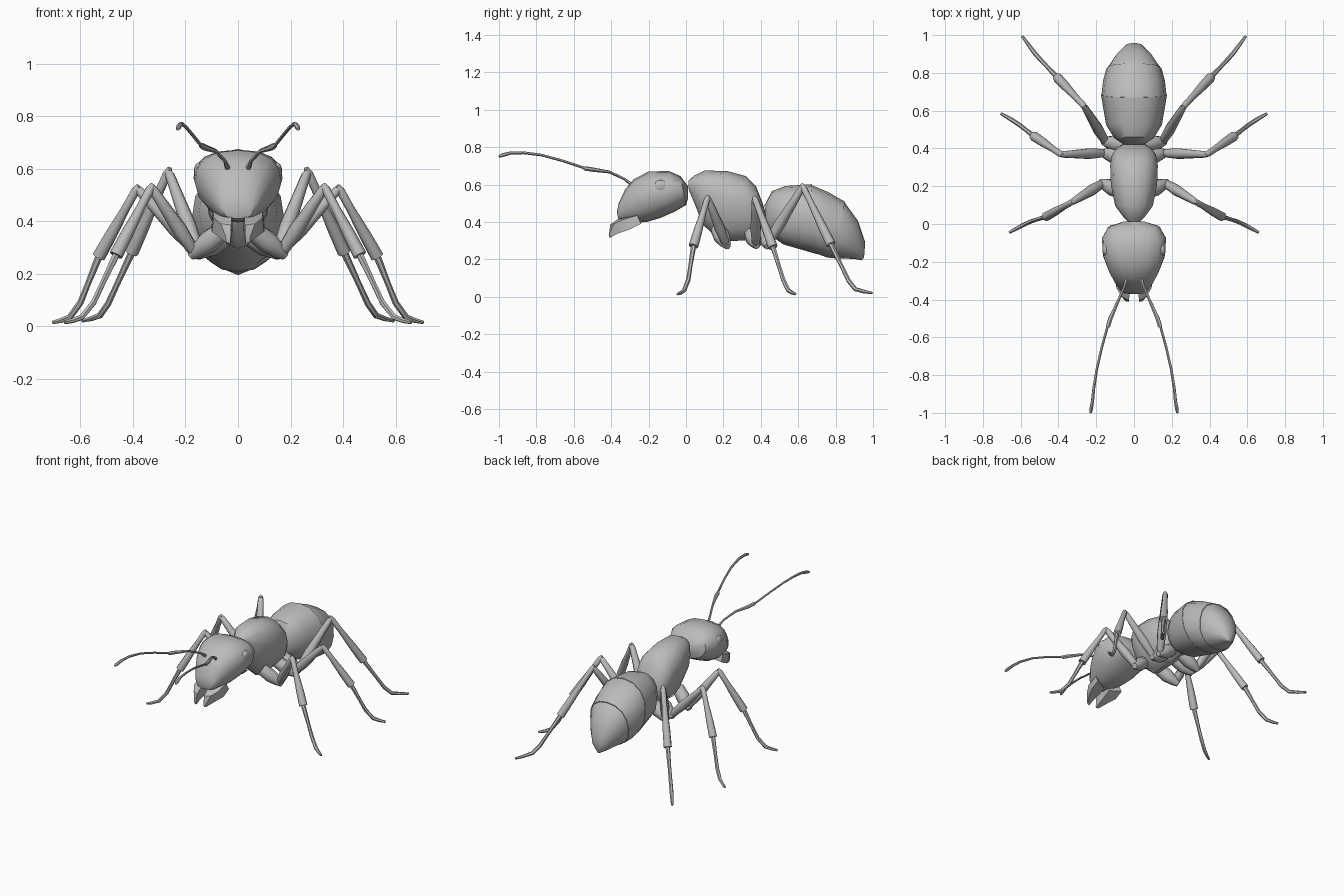
import bpy, bmesh, math
from mathutils import Vector

if "Cube" in bpy.data.objects:
    bpy.data.objects.remove(bpy.data.objects["Cube"])

grey = bpy.data.materials.new("body grey")
grey.diffuse_color = (0.5, 0.5, 0.5, 1)
grey.use_nodes = True
grey.node_tree.nodes["Principled BSDF"].inputs["Base Color"].default_value = grey.diffuse_color


def skin(name, rings, angle=35):
    """Bridge closed rings of points into one capped object."""
    bm = bmesh.new()
    loops = [[bm.verts.new(p) for p in r] for r in rings]
    n = len(loops[0])
    for a, b in zip(loops, loops[1:]):
        for i in range(n):
            j = (i + 1) % n
            bm.faces.new((a[i], a[j], b[j], b[i]))
    bm.faces.new(loops[0])
    bm.faces.new(loops[-1])
    bmesh.ops.recalc_face_normals(bm, faces=bm.faces)
    me = bpy.data.meshes.new(name)
    bm.to_mesh(me)
    bm.free()
    ob = bpy.data.objects.new(name, me)
    bpy.context.collection.objects.link(ob)
    me.materials.append(grey)
    bpy.ops.object.select_all(action='DESELECT')
    ob.select_set(True)
    bpy.context.view_layer.objects.active = ob
    bpy.ops.object.shade_smooth_by_angle(angle=math.radians(angle))
    return ob


def mirrored(ob):
    """Add the matching part on the other side."""
    m = ob.modifiers.new("mirror", 'MIRROR')
    m.use_axis = (True, False, False)
    m.use_bisect_axis = (False, False, False)
    m.use_mirror_merge = False
    return ob


def body(name, sections, n=16, power=0.9, taper=0.0, angle=35):
    """Sections: top y, top z, bottom y, bottom z, half width."""
    rings = []
    for ty, tz, by, bz, w in sections:
        ring = []
        for k in range(n):
            a = 2 * math.pi * k / n
            c, s = math.cos(a), math.sin(a)
            c = math.copysign(abs(c) ** power, c)
            s = math.copysign(abs(s) ** power, s)
            t = (1 + c) / 2
            x = w * s * (1 - taper * (1 - t) ** 2)
            ring.append((x, by + (ty - by) * t, bz + (tz - bz) * t))
        rings.append(ring)
    return skin(name, rings, angle)


def tube(name, path, n=8, angle=50):
    """Path: x, y, z, radius along the middle of the limb."""
    pts = [Vector(p[:3]) for p in path]
    rings = []
    for i, p in enumerate(pts):
        d = pts[min(i + 1, len(pts) - 1)] - pts[max(i - 1, 0)]
        d.normalize()
        u = d.cross(Vector((0.3, 0.2, 1))).normalized()
        v = d.cross(u)
        r = path[i][3]
        rings.append([p + r * (math.cos(2 * math.pi * k / n) * u +
                               math.sin(2 * math.pi * k / n) * v) for k in range(n)])
    return mirrored(skin(name, rings, angle))


# Head
body("head", [(.012, .59, .012, .53, .06), (-.03, .645, 0, .49, .14),
              (-.09, .672, -.06, .455, .174), (-.2, .67, -.14, .42, .168),
              (-.28, .628, -.21, .40, .138), (-.325, .575, -.28, .395, .108),
              (-.36, .50, -.335, .40, .078), (-.37, .45, -.36, .41, .055)],
     power=.85, taper=.1)
# Thorax, with a keel-like underside
body("thorax", [(.012, .62, .015, .57, .035), (.04, .645, .045, .50, .065),
                (.10, .675, .09, .385, .108), (.22, .672, .19, .295, .132),
                (.32, .645, .29, .30, .136), (.375, .59, .36, .30, .125),
                (.41, .50, .40, .31, .095), (.425, .45, .42, .33, .06)],
     n=14, power=.85, taper=.4)
# Waist between thorax and abdomen
body("waist", [(.37, .46, .37, .30, .05), (.41, .45, .41, .31, .06),
               (.47, .45, .47, .32, .05)], n=10)
# Abdomen plates, each slightly overlapping the next
body("abdomen_front", [(.42, .49, .43, .36, .06), (.46, .565, .45, .33, .105),
                       (.53, .592, .52, .28, .148), (.67, .602, .70, .228, .175)])
body("abdomen_middle", [(.66, .598, .69, .232, .171), (.67, .598, .70, .23, .172),
                        (.76, .56, .755, .21, .164), (.85, .508, .80, .205, .146)])
body("abdomen_rear", [(.84, .508, .79, .209, .142), (.85, .502, .80, .207, .142),
                      (.92, .405, .865, .204, .095), (.958, .29, .915, .20, .05),
                      (.952, .21, .94, .195, .008)])

# Jaws
mirrored(skin("jaw", [
    [(.02, -.29, .44), (.095, -.26, .435), (.10, -.24, .39), (.02, -.27, .38)],
    [(.024, -.365, .415), (.092, -.34, .412), (.10, -.30, .36), (.022, -.32, .355)],
    [(.026, -.405, .385), (.065, -.385, .39), (.072, -.36, .34), (.026, -.375, .335)],
    [(.028, -.412, .33), (.045, -.41, .335), (.045, -.405, .318), (.028, -.408, .315)]],
    30))

# Eyes
bpy.ops.mesh.primitive_uv_sphere_add(segments=12, ring_count=8, radius=1,
                                     location=(0, 0, 0))
eye = bpy.context.object
eye.name = "eye"
for v in eye.data.vertices:
    v.co = Vector((.148 + v.co.x * .02, -.135 + v.co.y * .037, .59 + v.co.z * .034))
eye.data.materials.append(grey)
bpy.ops.object.shade_smooth_by_angle()
mirrored(eye)

# Antennae: stalk, joint and curved whip
tube("antenna", [(.035, -.28, .59, .011), (.05, -.33, .63, .007),
                 (.085, -.41, .667, .008), (.125, -.50, .68, .012),
                 (.137, -.54, .686, .012), (.142, -.55, .69, .007),
                 (.172, -.66, .727, .007), (.197, -.77, .757, .007),
                 (.213, -.87, .770, .008), (.22, -.94, .768, .009),
                 (.228, -.985, .756, .010), (.23, -1.0, .75, .006)], n=6)

# Legs: hip, upper leg, knee, shin end, ankle, sole, toe
legs = {
    "front": [(.06, .17, .36), (.165, .215, .28), (.33, .115, .53),
              (.465, .04, .27), (.55, .012, .09), (.60, -.012, .028),
              (.66, -.045, .014)],
    "middle": [(.05, .35, .34), (.155, .375, .28), (.385, .368, .525),
               (.53, .465, .265), (.60, .52, .09), (.645, .55, .028),
               (.705, .585, .014)],
    "hind": [(.04, .42, .35), (.15, .435, .28), (.265, .625, .59),
             (.405, .775, .28), (.495, .87, .085), (.53, .91, .035),
             (.592, .995, .02)],
}
for name, joints in legs.items():
    hip, root, knee, shin, ankle, sole, toe = map(Vector, joints)

    def at(a, b, t, r):
        return (*a.lerp(b, t), r)

    tube(name + "_hip", [at(hip, root, 0, .04), at(hip, root, .5, .045),
                         at(hip, root, .9, .032), at(hip, root, 1.15, .018)])
    tube(name + "_upper_leg", [at(root, knee, -.06, .014), at(root, knee, .08, .024),
                               at(root, knee, .35, .030), at(root, knee, .7, .023),
                               at(root, knee, .96, .018), at(root, knee, 1.02, .009)])
    tube(name + "_shin", [at(knee, shin, -.04, .009), at(knee, shin, .03, .017),
                          at(knee, shin, .3, .017), at(knee, shin, .7, .024),
                          at(knee, shin, 1, .026)])
    tube(name + "_foot", [at(knee, shin, .95, .012), at(shin, ankle, .05, .014),
                          at(shin, ankle, .6, .011), at(shin, ankle, 1, .012),
                          at(ankle, sole, .9, .012), at(sole, toe, .5, .010),
                          at(sole, toe, 1, .007)], n=6)
